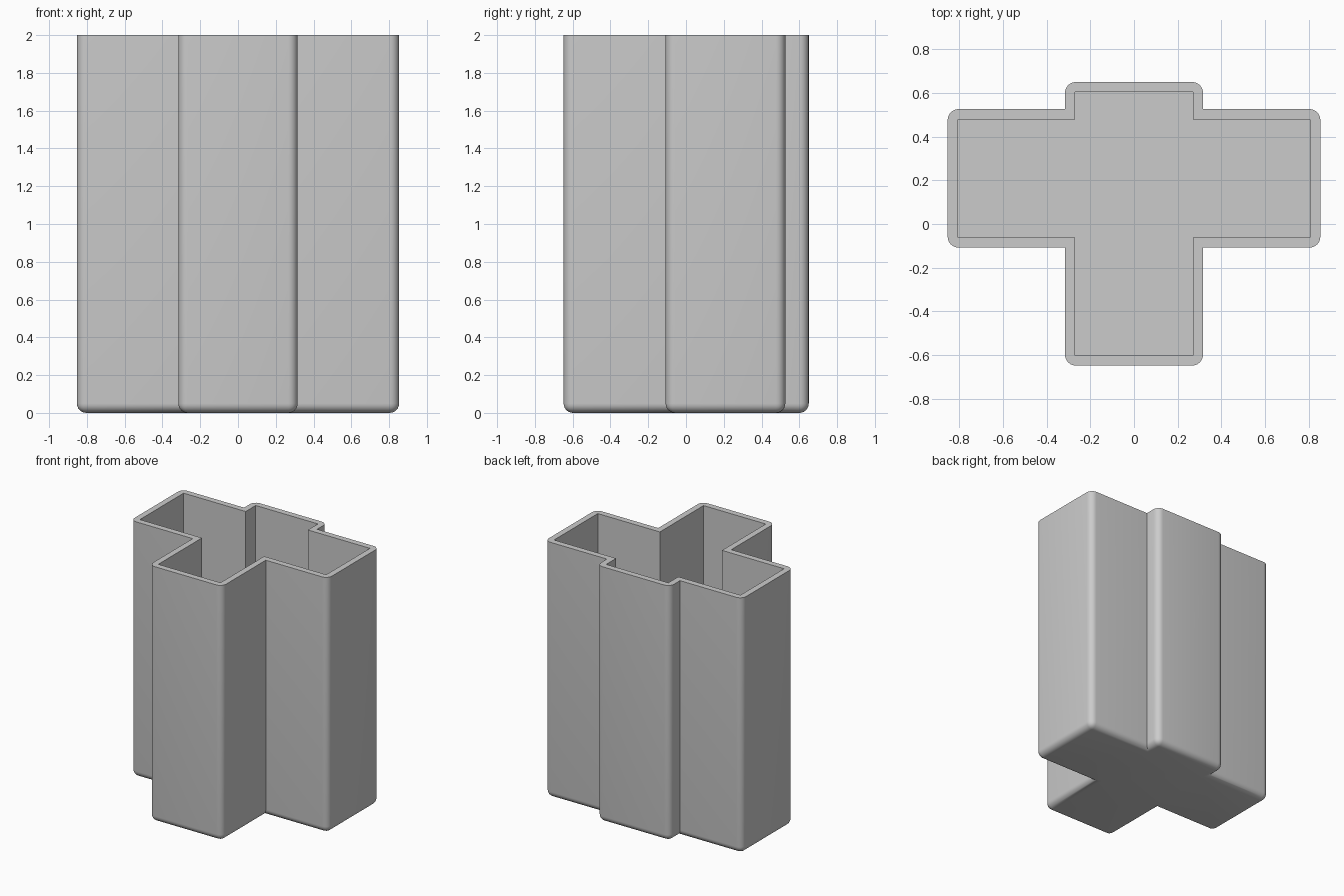
import bpy
import bmesh
from math import radians

HEIGHT = 2.0
WALL = 0.047
RADIUS = 0.05

if "Cube" in bpy.data.objects:
    bpy.data.objects.remove(bpy.data.objects["Cube"], do_unlink=True)

grey = bpy.data.materials.new("light grey")
grey.use_nodes = True
colour = (0.6, 0.6, 0.6, 1)
grey.diffuse_color = colour
grey.node_tree.nodes["Principled BSDF"].inputs["Base Color"].default_value = colour


def cross_outline(inset):
    """Cross-shaped plan, counter-clockwise, moved inwards by inset."""
    arm_x, stem_x = 0.853 - inset, 0.316 - inset
    front, back = -0.648 + inset, 0.65 - inset
    arm_front, arm_back = -0.108 + inset, 0.526 - inset
    right_half = [(stem_x, front), (stem_x, arm_front), (arm_x, arm_front),
                  (arm_x, arm_back), (stem_x, arm_back), (stem_x, back)]
    return right_half + [(-x, y) for x, y in reversed(right_half)]


def prism(name, outline, bottom, top, radius=0):
    """Extrude an outline, rounding its outer corners and lower rim."""
    bm = bmesh.new()
    base = bm.faces.new([bm.verts.new((x, y, bottom)) for x, y in outline])
    grown = bmesh.ops.extrude_face_region(bm, geom=[base], use_keep_orig=True)
    for v in grown["geom"]:
        if isinstance(v, bmesh.types.BMVert):
            v.co.z = top
    bmesh.ops.recalc_face_normals(bm, faces=bm.faces)
    if radius:
        rounded = []
        for e in bm.edges:
            low = [v.co.z < bottom + 0.001 for v in e.verts]
            upright = low[0] != low[1]
            if all(low) or (upright and e.is_convex):
                rounded.append(e)
        bmesh.ops.bevel(bm, geom=rounded, offset=radius, segments=6,
                        profile=0.5, affect='EDGES', clamp_overlap=True)
    mesh = bpy.data.meshes.new(name)
    bm.to_mesh(mesh)
    bm.free()
    mesh.materials.append(grey)
    obj = bpy.data.objects.new(name, mesh)
    bpy.context.collection.objects.link(obj)
    return obj


# Outer body and the hollow cut from it, open at the top
body = prism("container_body", cross_outline(0), 0, HEIGHT, RADIUS)
hollow = prism("hollow_cutter", cross_outline(WALL), WALL, HEIGHT + 0.2)
hollow.hide_render = True

cut = body.modifiers.new("hollow", 'BOOLEAN')
cut.operation = 'DIFFERENCE'
cut.solver = 'EXACT'
cut.object = hollow

bpy.ops.object.select_all(action='DESELECT')
body.select_set(True)
bpy.context.view_layer.objects.active = body
bpy.ops.object.modifier_apply(modifier=cut.name)
bpy.data.objects.remove(hollow, do_unlink=True)
bpy.ops.object.shade_smooth_by_angle(angle=radians(35))
